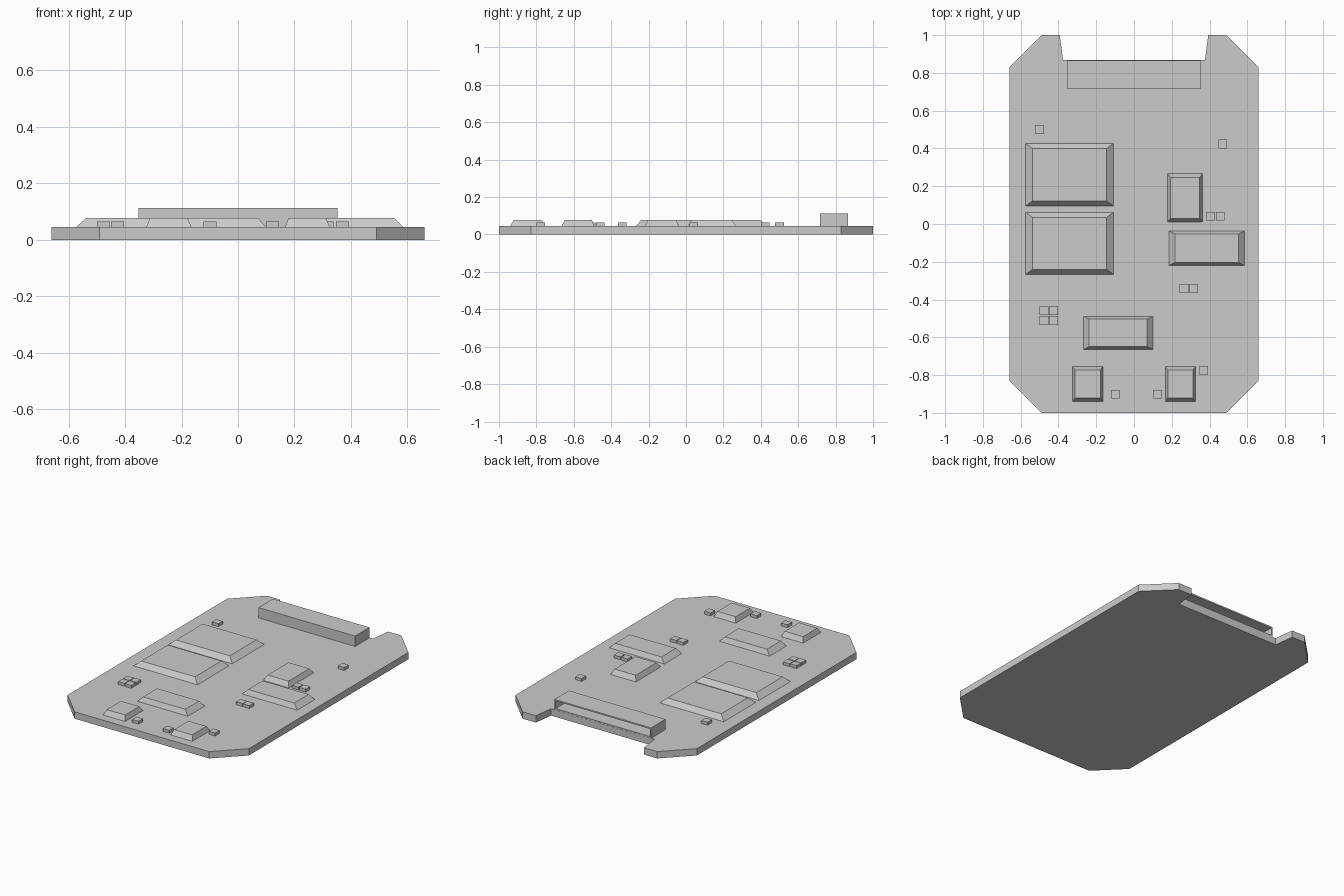
import bpy, bmesh
from mathutils import Vector

if "Cube" in bpy.data.objects:
    bpy.data.objects.remove(bpy.data.objects["Cube"])

T = 0.045  # board thickness


def finish(name, bm):
    bmesh.ops.recalc_face_normals(bm, faces=bm.faces)
    me = bpy.data.meshes.new(name)
    bm.to_mesh(me)
    bm.free()
    ob = bpy.data.objects.new(name, me)
    bpy.context.collection.objects.link(ob)
    return ob


def block(x0, x1, y0, y1, z0, z1, ix=0, iy=0):
    """Box whose top is inset by ix, iy."""
    bm = bmesh.new()
    bmesh.ops.create_cube(bm, size=1)
    for v in bm.verts:
        top = v.co.z > 0
        dx, dy = (ix, iy) if top else (0, 0)
        v.co = Vector((x1 - dx if v.co.x > 0 else x0 + dx,
                       y1 - dy if v.co.y > 0 else y0 + dy,
                       z1 if top else z0))
    return bm


# Circuit board: half outline mirrored across x, then extruded
half = [(0.49, -1), (0.66, -0.83), (0.66, 0.83), (0.49, 1), (0.393, 1), (0.376, 0.867)]
outline = half + [(-x, y) for x, y in reversed(half)]
bm = bmesh.new()
face = bm.faces.new([bm.verts.new((x, y, 0)) for x, y in outline])
ext = bmesh.ops.extrude_face_region(bm, geom=[face])
bmesh.ops.translate(bm, vec=(0, 0, T),
                    verts=[g for g in ext["geom"] if isinstance(g, bmesh.types.BMVert)])
finish("circuit_board", bm)

# Edge connector with a slot opening to the back
bm = block(-0.352, 0.352, 0.716, 0.866, T, 0.113)
bm.normal_update()
back = max(bm.faces, key=lambda f: f.calc_center_median().y)
bmesh.ops.inset_region(bm, faces=[back], thickness=0.013)
slot = bmesh.ops.extrude_discrete_faces(bm, faces=[back])["faces"][0]
bmesh.ops.translate(bm, vec=(0, -0.1, 0), verts=slot.verts)
finish("connector", bm)

# Chips with sloping sides: x0, x1, y0, y1, inset x, inset y
chips = {
    "memory_chip_back": (-0.574, -0.108, 0.095, 0.427, 0.037, 0.027),
    "memory_chip_front": (-0.574, -0.108, -0.267, 0.062, 0.037, 0.027),
    "tall_chip": (0.178, 0.363, 0.01, 0.267, 0.016, 0.02),
    "wide_chip_right": (0.184, 0.585, -0.22, -0.037, 0.032, 0.016),
    "wide_chip_front": (-0.267, 0.1, -0.664, -0.489, 0.03, 0.015),
    "small_chip_left": (-0.325, -0.165, -0.939, -0.754, 0.013, 0.018),
    "small_chip_right": (0.166, 0.325, -0.939, -0.754, 0.013, 0.018),
}
for name, (x0, x1, y0, y1, ix, iy) in chips.items():
    finish(name, block(x0, x1, y0, y1, T, 0.077, ix, iy))

# Tiny square components
H = 0.023
spots = [(-0.5, 0.5), (0.47, 0.424), (0.405, 0.041), (0.457, 0.041),
         (0.265, -0.341), (0.315, -0.341), (-0.476, -0.46), (-0.426, -0.458),
         (-0.476, -0.511), (-0.426, -0.511), (0.37, -0.776),
         (-0.1, -0.902), (0.123, -0.902)]
for i, (x, y) in enumerate(spots):
    finish(f"capacitor_{i + 1}", block(x - H, x + H, y - H, y + H, T, 0.064))
